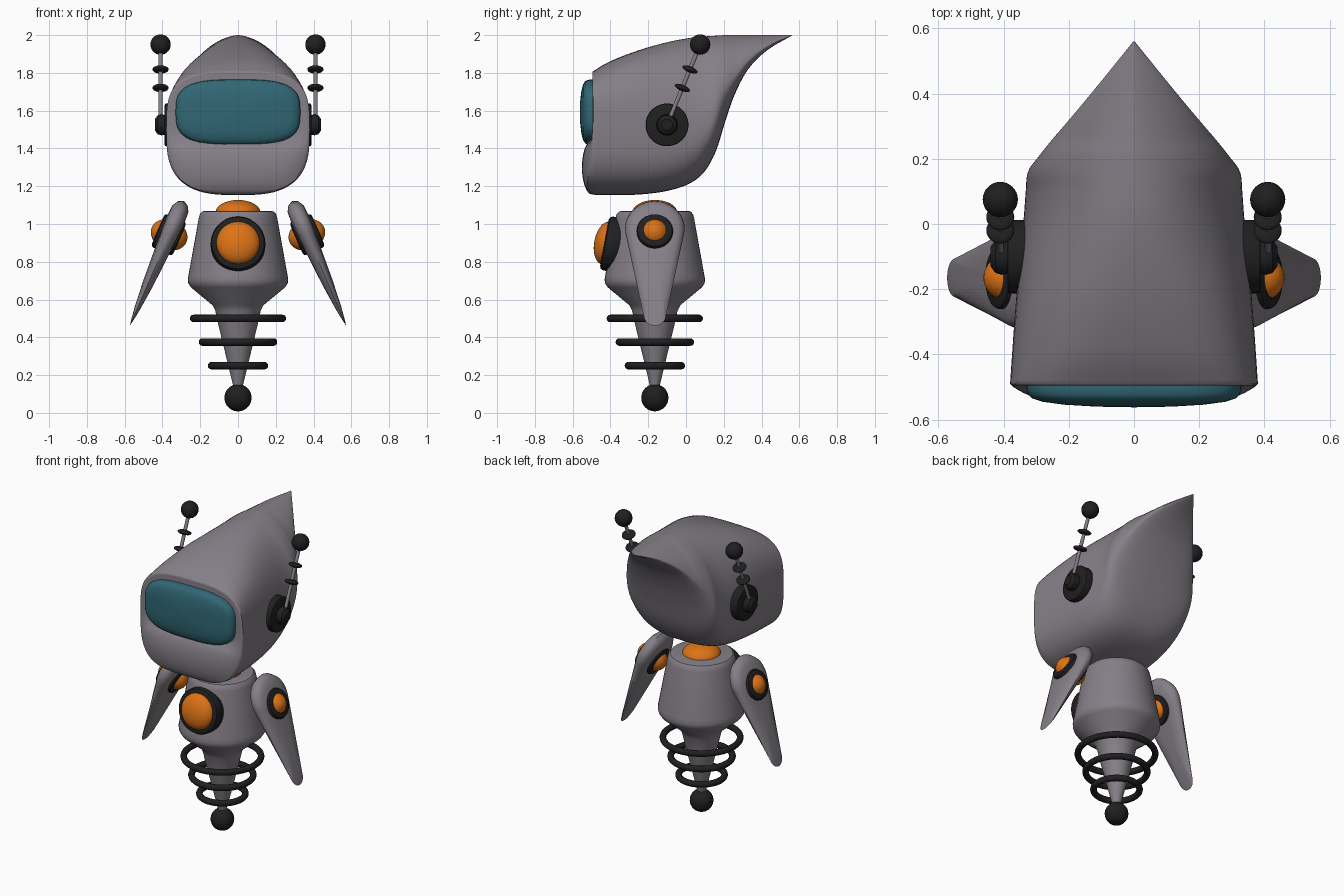
import bpy, bmesh, math
from mathutils import Vector

if "Cube" in bpy.data.objects:
    bpy.data.objects.remove(bpy.data.objects["Cube"])


def material(name, rgb):
    m = bpy.data.materials.new(name)
    m.diffuse_color = (*rgb, 1)
    m.use_nodes = True
    m.node_tree.nodes["Principled BSDF"].inputs["Base Color"].default_value = m.diffuse_color
    return m


GREY = material("warm_grey", (0.235, 0.215, 0.245))
BLACK = material("soft_black", (0.014, 0.014, 0.014))
ORANGE = material("orange", (0.72, 0.17, 0.008))
TEAL = material("teal", (0.03, 0.135, 0.175))


def loft(name, rings, mat, caps=True, angle=35):
    """Skin a list of equal-length closed rings of points."""
    bm = bmesh.new()
    vs = [[bm.verts.new(p) for p in r] for r in rings]
    n = len(rings[0])
    for a, b in zip(vs, vs[1:]):
        for i in range(n):
            j = (i + 1) % n
            bm.faces.new((a[i], a[j], b[j], b[i]))
    if caps:
        bm.faces.new(vs[0])
        bm.faces.new(vs[-1])
    bmesh.ops.remove_doubles(bm, verts=bm.verts, dist=1e-5)
    bmesh.ops.recalc_face_normals(bm, faces=bm.faces)
    me = bpy.data.meshes.new(name)
    bm.to_mesh(me)
    bm.free()
    ob = bpy.data.objects.new(name, me)
    bpy.context.collection.objects.link(ob)
    me.materials.append(mat)
    bpy.ops.object.select_all(action='DESELECT')
    ob.select_set(True)
    bpy.context.view_layer.objects.active = ob
    bpy.ops.object.shade_smooth_by_angle(angle=math.radians(angle))
    return ob


def lathe(name, profile, origin, axis, mat, segs=40, closed=False):
    """Spin (radius, height) points around an axis."""
    q = Vector((0, 0, 1)).rotation_difference(Vector(axis))
    o = Vector(origin)
    pts = profile + profile[:1] if closed else profile
    rings = [[o + q @ Vector((r * math.cos(t), r * math.sin(t), h))
              for t in (2 * math.pi * i / segs for i in range(segs))] for r, h in pts]
    return loft(name, rings, mat, not closed)


def oval(r, h, start=-90, n=16):
    """Half-ellipse profile from the start angle to the pole."""
    a = [math.radians(start + (90 - start) * i / n) for i in range(n + 1)]
    return [(max(r * math.cos(t), 0.0005), h * math.sin(t)) for t in a]


def disc(r, h0, h1, b):
    """Bevelled disc profile."""
    return [(r - b, h0), (r - b * .3, h0 + b * .3), (r, h0 + b),
            (r, h1 - b), (r - b * .3, h1 - b * .3), (r - b, h1)]


def superpoint(t, n):
    c, s = math.cos(t), math.sin(t)
    return (math.copysign(abs(c) ** (2 / n), c), math.copysign(abs(s) ** (2 / n), s))


# --- Head: vertical sections running from the flat face back to the tail tip
# y, bottom, top, half width, widest height, upper power, lower power
KEYS = [(-.49, 1.155, 1.81, .38, 1.5, 3.4, 3), (-.4, 1.153, 1.862, .374, 1.5, 3, 3),
        (-.25, 1.156, 1.92, .363, 1.5, 2.6, 3), (-.1, 1.175, 1.962, .35, 1.5, 2.2, 3),
        (.02, 1.215, 1.985, .338, 1.5, 2, 2.8), (.1, 1.28, 1.993, .332, 1.53, 1.9, 2.6),
        (.16, 1.39, 1.997, .325, 1.6, 1.8, 2.5), (.21, 1.55, 2, .29, 1.7, 1.7, 2.3),
        (.26, 1.69, 2, .25, 1.77, 1.6, 2.2), (.33, 1.82, 2, .19, 1.86, 1.5, 2),
        (.43, 1.92, 2, .107, 1.94, 1.4, 2), (.56, 1.997, 2, .002, 1.998, 1.4, 2)]


def smooth_rows(keys, sub=5):
    rows = []
    for i in range(len(keys) - 1):
        p = [keys[max(0, min(len(keys) - 1, i + d))] for d in (-1, 0, 1, 2)]
        for s in range(sub):
            t = s / sub
            rows.append([.5 * (2 * b + (c - a) * t + (2 * a - 5 * b + 4 * c - d) * t * t
                               + (3 * b - a - 3 * c + d) * t ** 3) for a, b, c, d in zip(*p)])
    return rows + [keys[-1]]


def section(row, n=72):
    y, zb, zt, w, zm, nu, nl = row
    out = []
    for i in range(n):
        t = 2 * math.pi * i / n
        x, s = superpoint(t, nu if t < math.pi else nl)
        out.append(Vector((w * x, y, zm + s * ((zt - zm) if s > 0 else (zm - zb)))))
    return out


rings = [section(r) for r in smooth_rows(KEYS)]
front = rings[0]
cap = []
for k in (.985, .96, .93, .89, .85, .8, .75, .68, .6, .5, .4, .3, .2, .1, .01):  # face with chin bulge
    ring = []
    for p in front:
        x, z = p.x * k, 1.5 + (p.z - 1.5) * k
        chin = max(0, 1 - ((z - 1.3) / .145) ** 2) ** .5
        ring.append(Vector((x, -.495 - .056 * chin * (1 - k ** 6 * abs(p.x / .38) ** 3), z)))
    cap.append(ring)
loft("head", cap[::-1] + rings, GREY, angle=50)

# --- Visor
visor = []
for k, y in ((1, -.47), (1, -.505), (.985, -.522), (.95, -.534), (.85, -.545),
             (.65, -.554), (.35, -.56), (.01, -.562)):
    visor.append([Vector((.33 * k * a, y, 1.592 + .173 * k * b)) for a, b in
                  (superpoint(2 * math.pi * i / 64, 3.2) for i in range(64))])
loft("visor", visor, TEAL, angle=60)

# --- Body, neck joint, spring rings and foot ball
Y = -.165
UP = (0, 0, 1)
lathe("body", [(.02, .12), (.105, .47), (.12, .54), (.135, .57), (.25, .665), (.263, .685),
               (.266, .705), (.262, .73), (.208, 1.03), (.202, 1.052), (.19, 1.066), (.17, 1.07)],
      (0, Y, 0), UP, GREY, 48)
lathe("neck_joint", oval(.118, .065, 0), (0, Y, 1.062), UP, ORANGE)
lathe("foot_ball", oval(.072, .072), (0, Y, .08), UP, BLACK)
for i, (z, r) in enumerate(((.5, .235), (.375, .188), (.25, .14))):
    tube = [(r + .02 * math.cos(t), .02 * math.sin(t)) for t in
            (2 * math.pi * j / 12 for j in range(12))]
    lathe(f"spring_ring_{i + 1}", tube, (0, Y, z), UP, BLACK, 48, True)

# --- Chest lamp
AX = Vector((0, -.983, .184))
C = Vector((0, -.365, .888))
lathe("chest_rim", disc(.145, -.02, .068, .02), C, AX, BLACK)
lathe("chest_lamp", oval(.115, .062, 0), C + AX * .06, AX, ORANGE)


# --- Arms and antennae, one set per side
def arm_outline(R=.158, r=.058, L=.72, n=20):
    d = L - R - r
    a = math.asin((R - r) / d)
    pts = []
    for rad, cv, t0, t1 in ((R, R, -a, math.pi + a), (r, L - r, math.pi + a, 2 * math.pi - a)):
        for i in range(n + 1):
            t = t0 + (t1 - t0) * i / n
            pts.append((rad * math.cos(t), cv - rad * math.sin(t)))
    return pts


for sx, side in ((1, "right"), (-1, "left")):
    down, out = Vector((.397 * sx, 0, -.918)), Vector((.918 * sx, 0, .397))
    top = Vector((.287 * sx, Y, 1.122))
    layers = []
    for k, h in ((.01, -1), (.5, -1), (.8, -.85), (.94, -.5), (1, 0),
                 (.94, .5), (.8, .85), (.5, 1), (.01, 1)):
        ring = []
        for u, v in arm_outline():
            v = .22 + (v - .22) * k
            thick = .006 + .05 * max(0, 1 - v / .72) ** .7
            ring.append(top + down * v + out * (h * thick) + Vector((0, u * k, 0)))
        layers.append(ring)
    loft(f"{side}_arm", layers, GREY, angle=50)
    joint = top + down * .195
    lathe(f"{side}_arm_rim", disc(.096, -.06, .065, .015), joint, out, BLACK)
    lathe(f"{side}_arm_lamp", oval(.08, .1), joint, out, ORANGE)

    # ear disc, knob and antenna
    X = Vector((sx, 0, 0))
    ear = Vector((0, -.1, 1.525))
    lathe(f"{side}_ear_disc", disc(.113, .3, .388, .008), ear, X, BLACK)
    lathe(f"{side}_ear_knob", [(.05, .38), (.056, .405), (.05, .425), (.03, .44)], ear, X, BLACK, 24)
    base, tip = Vector((.41 * sx, -.1, 1.525)), Vector((.41 * sx, .075, 1.95))
    rod = (tip - base).normalized()
    lathe(f"{side}_antenna_rod", [(.011, 0), (.011, (tip - base).length)], base, rod, GREY, 12)
    lathe(f"{side}_antenna_ball", oval(.054, .054), tip, rod, BLACK, 32)
    for i, f in enumerate((.46, .69)):
        lathe(f"{side}_antenna_bead_{i + 1}", oval(.043, .016), base.lerp(tip, f), rod, BLACK, 28)
